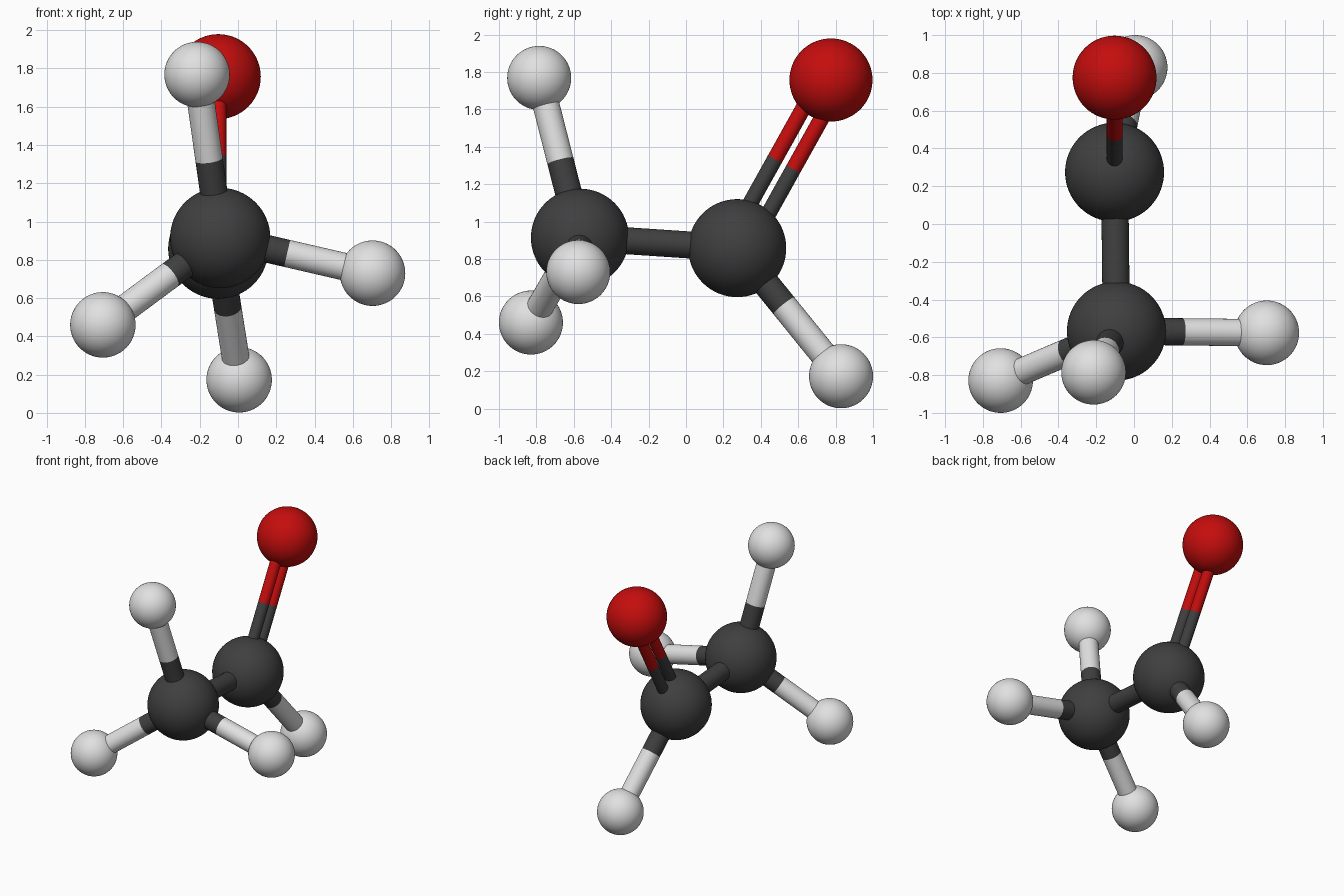
import bpy
from mathutils import Vector

if "Cube" in bpy.data.objects:
    bpy.data.objects.remove(bpy.data.objects["Cube"])


def material(name, rgb):
    m = bpy.data.materials.new(name)
    m.diffuse_color = (*rgb, 1.0)
    m.use_nodes = True
    m.node_tree.nodes["Principled BSDF"].inputs["Base Color"].default_value = m.diffuse_color
    return m


DARK = material("dark_grey", (0.05, 0.05, 0.05))
WHITE = material("white", (0.75, 0.75, 0.75))
RED = material("red", (0.56, 0.004, 0.004))

R_CARBON, R_HYDROGEN, R_OXYGEN = 0.262, 0.171, 0.222
R_SINGLE, R_DOUBLE, DOUBLE_OFFSET = 0.072, 0.042, 0.056

# atom: centre, radius, colour
ATOMS = {
    "methyl_carbon": ((-0.093, -0.567, 0.914), R_CARBON, DARK),
    "carbonyl_carbon": ((-0.103, 0.274, 0.858), R_CARBON, DARK),
    "oxygen": ((-0.103, 0.775, 1.757), R_OXYGEN, RED),
    "hydrogen_top": ((-0.214, -0.785, 1.768), R_HYDROGEN, WHITE),
    "hydrogen_left": ((-0.706, -0.829, 0.460), R_HYDROGEN, WHITE),
    "hydrogen_right": ((0.703, -0.576, 0.730), R_HYDROGEN, WHITE),
    "hydrogen_back": ((0.006, 0.829, 0.173), R_HYDROGEN, WHITE),
}


def finish(name, mat):
    ob = bpy.context.object
    ob.name = name
    ob.data.materials.append(mat)
    bpy.ops.object.shade_smooth_by_angle()


def rod(name, a, b, radius, mat):
    d = b - a
    bpy.ops.mesh.primitive_cylinder_add(
        vertices=32, radius=radius, depth=d.length, location=(a + b) / 2,
        rotation=d.to_track_quat('Z', 'Y').to_euler())
    finish(name, mat)


def bond(first, second, split, radius=R_SINGLE, shift=Vector(), tag=""):
    """Two-colour rod between atoms; the colour changes at the split."""
    a = Vector(ATOMS[first][0]) + shift
    b = Vector(ATOMS[second][0]) + shift
    mid = a.lerp(b, split)
    name = f"bond_{first}_{second}{tag}"
    rod(name + "_inner", a, mid, radius, ATOMS[first][2])
    rod(name + "_outer", mid, b, radius, ATOMS[second][2])


# atoms
for name, (centre, radius, mat) in ATOMS.items():
    bpy.ops.mesh.primitive_uv_sphere_add(
        segments=64, ring_count=32, radius=radius, location=centre)
    finish(name, mat)

# single bonds
bond("methyl_carbon", "carbonyl_carbon", 0.5)
bond("methyl_carbon", "hydrogen_top", 0.48)
bond("methyl_carbon", "hydrogen_left", 0.43)
bond("methyl_carbon", "hydrogen_right", 0.44)
bond("carbonyl_carbon", "hydrogen_back", 0.45)

# double bond: two thin rods side by side in the y-z plane
axis = Vector(ATOMS["oxygen"][0]) - Vector(ATOMS["carbonyl_carbon"][0])
side = axis.cross(Vector((1, 0, 0))).normalized() * DOUBLE_OFFSET
for tag, sign in (("_a", 1), ("_b", -1)):
    bond("carbonyl_carbon", "oxygen", 0.5, R_DOUBLE, side * sign, tag)
